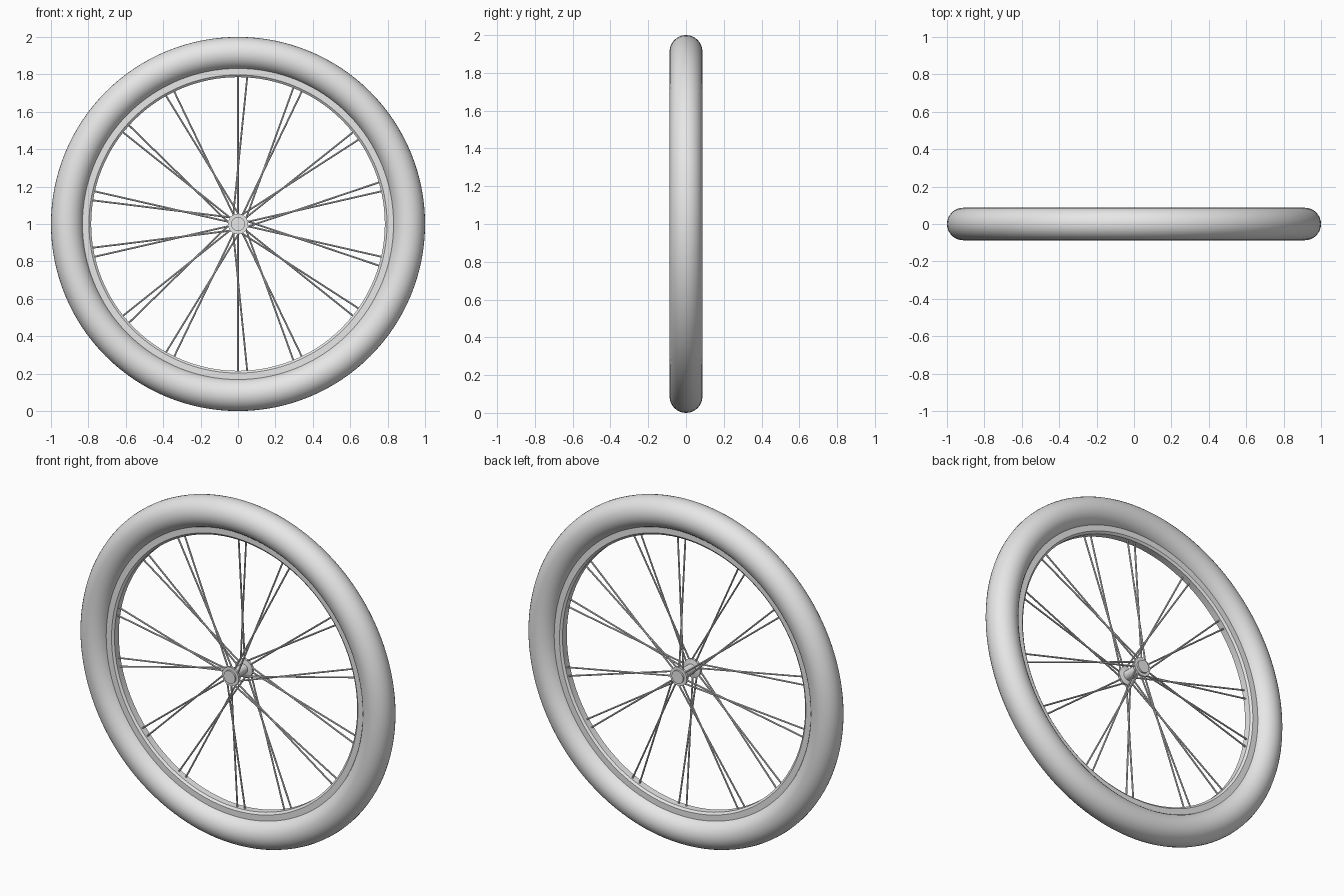
import bpy, bmesh
from math import sin, cos, pi, radians
from mathutils import Vector

cube = bpy.data.objects.get("Cube")
if cube:
    bpy.data.objects.remove(cube)

grey = bpy.data.materials.new("plain grey")
grey.use_nodes = True
grey.diffuse_color = (0.8, 0.8, 0.8, 1)
grey.node_tree.nodes["Principled BSDF"].inputs["Base Color"].default_value = (0.8, 0.8, 0.8, 1)

CENTRE = Vector((0, 0, 1))


def finish(bm, name):
    """Turn a bmesh into a smooth-shaded object standing on the ground."""
    bmesh.ops.recalc_face_normals(bm, faces=bm.faces)
    mesh = bpy.data.meshes.new(name)
    bm.to_mesh(mesh)
    bm.free()
    mesh.materials.append(grey)
    obj = bpy.data.objects.new(name, mesh)
    obj.location = CENTRE
    bpy.context.collection.objects.link(obj)
    bpy.ops.object.select_all(action='DESELECT')
    obj.select_set(True)
    bpy.context.view_layer.objects.active = obj
    bpy.ops.object.shade_smooth_by_angle(angle=radians(30))
    return obj


def polar(angle, radius, y):
    """Point at a clockwise angle from the top, around the axle."""
    return Vector((radius * sin(angle), y, radius * cos(angle)))


def lathe(name, profile, steps, closed):
    """Revolve (radius, y) points around the axle."""
    bm = bmesh.new()
    rings = [[bm.verts.new(polar(2 * pi * i / steps, r, y)) for r, y in profile]
             for i in range(steps)]
    n = len(profile)
    for i, ring in enumerate(rings):
        after = rings[(i + 1) % steps]
        for j in range(n if closed else n - 1):
            k = (j + 1) % n
            bm.faces.new((ring[j], ring[k], after[k], after[j]))
    if not closed:
        for j in (0, n - 1):
            bm.faces.new([ring[j] for ring in rings])
    return finish(bm, name)


# Tyre: round tube
TUBE = 0.087
lathe("tyre", [(1 - TUBE + TUBE * cos(2 * pi * i / 32), TUBE * sin(2 * pi * i / 32))
               for i in range(32)], 128, True)

# Rim: flat side walls with a chamfered inner band
half = [(0.86, 0.03), (0.797, 0.03), (0.785, 0.02)]
lathe("rim", half + [(r, -y) for r, y in reversed(half)], 128, True)

# Hub: end caps, spoke flanges and a slim core
half = [(0.037, 0.08), (0.037, 0.07), (0.054, 0.07), (0.054, 0.055), (0.028, 0.05)]
lathe("hub", half + [(r, -y) for r, y in reversed(half)], 32, False)


def add_spoke(bm, start, end, radius=0.0048, sides=8):
    axis = end - start
    matrix = axis.to_track_quat('Z', 'Y').to_matrix().to_4x4()
    matrix.translation = (start + end) / 2
    bmesh.ops.create_cone(bm, cap_ends=True, segments=sides, radius1=radius,
                          radius2=radius, depth=axis.length, matrix=matrix)


# Spokes: seven pairs per flange, one radial and one leaning in each pair
LEAN = radians(35)
SPREAD = radians(3.6)
for name, side in (("back_spokes", 1), ("front_spokes", -1)):
    bm = bmesh.new()
    for k in range(7):
        base = 2 * pi * k / 7 + (0 if side > 0 else pi)
        add_spoke(bm, polar(base, 0.045, 0.062 * side), polar(base, 0.79, 0.005 * side))
        rim_angle = base + side * SPREAD
        add_spoke(bm, polar(rim_angle - side * LEAN, 0.05, 0.062 * side),
                  polar(rim_angle, 0.79, 0.005 * side))
    finish(bm, name)
